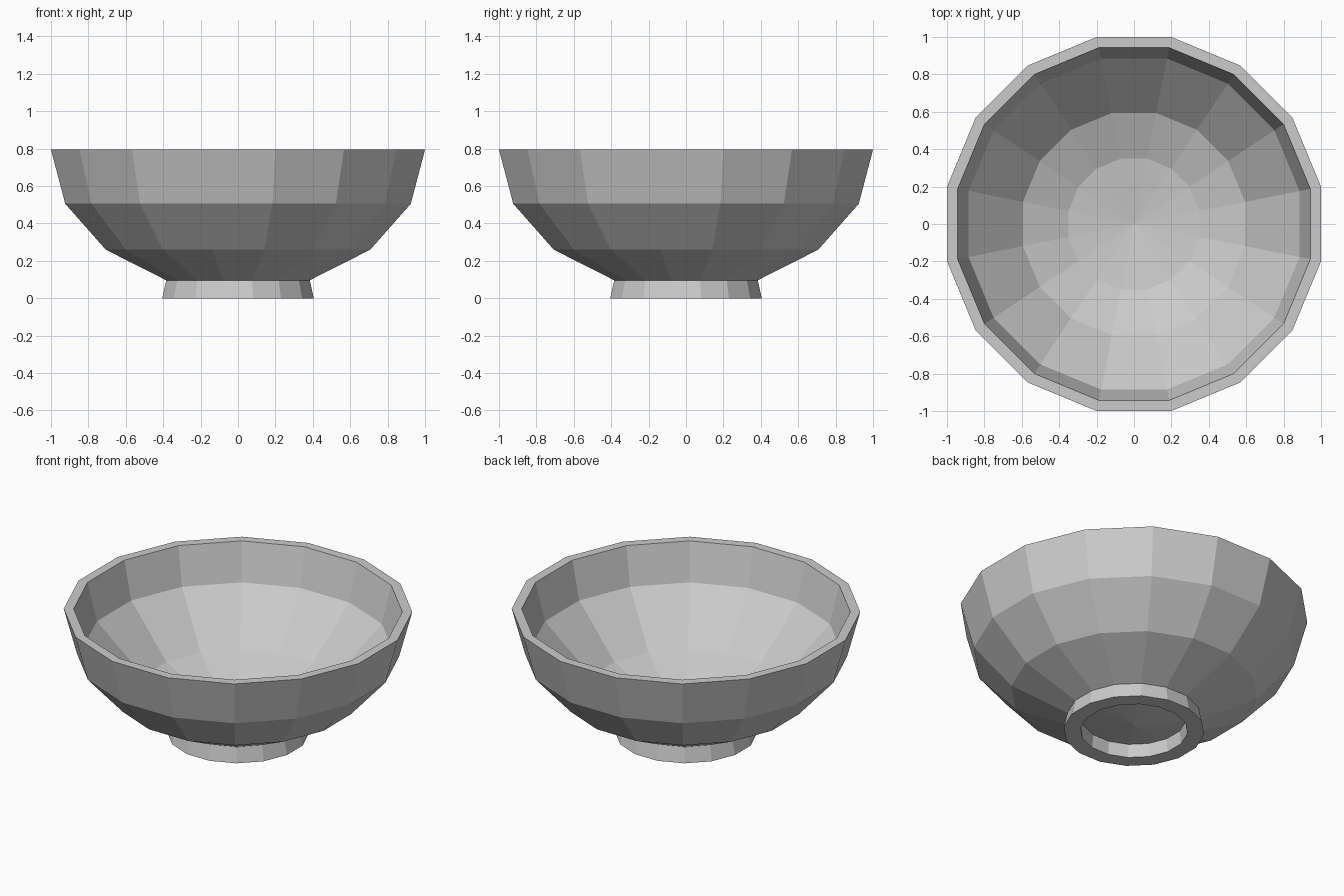
import bpy, bmesh, math

if "Cube" in bpy.data.objects:
    bpy.data.objects.remove(bpy.data.objects["Cube"])

SIDES = 16
STEP = 2 * math.pi / SIDES


def lathe(name, profile, closed=False):
    """Revolve (half width, z) points into a 16-sided flat-shaded solid."""
    bm = bmesh.new()
    rings = []
    for w, z in profile:
        if w == 0:
            rings.append([bm.verts.new((0, 0, z))] * SIDES)
        else:
            r = w / math.cos(STEP / 2)
            rings.append([bm.verts.new((r * math.cos((i + 0.5) * STEP),
                                        r * math.sin((i + 0.5) * STEP), z))
                          for i in range(SIDES)])
    pairs = list(zip(rings, rings[1:]))
    if closed:
        pairs.append((rings[-1], rings[0]))
    for a, b in pairs:
        for i in range(SIDES):
            j = (i + 1) % SIDES
            bm.faces.new(list(dict.fromkeys((a[i], a[j], b[j], b[i]))))
    bmesh.ops.recalc_face_normals(bm, faces=bm.faces)
    mesh = bpy.data.meshes.new(name)
    bm.to_mesh(mesh)
    bm.free()
    obj = bpy.data.objects.new(name, mesh)
    bpy.context.collection.objects.link(obj)
    return obj


# Bowl: squashed half sphere outside, shallower hollow inside
RIM_Z, DEPTH = 0.795, 0.757
outside = [(0, RIM_Z - DEPTH)]
for k in (3, 2, 1, 0):
    a = math.radians(22.5 * k)
    outside.append((math.cos(a), RIM_Z - DEPTH * math.sin(a)))
inside = [(0.943, RIM_Z), (0.885, 0.555), (0.594, 0.258), (0.35, 0.16), (0, 0.115)]
lathe("bowl", outside + inside)

# Foot ring: slightly flared, open in the middle
lathe("foot_ring", [(0.405, 0), (0.383, 0.1), (0.297, 0.1), (0.308, 0)], closed=True)
